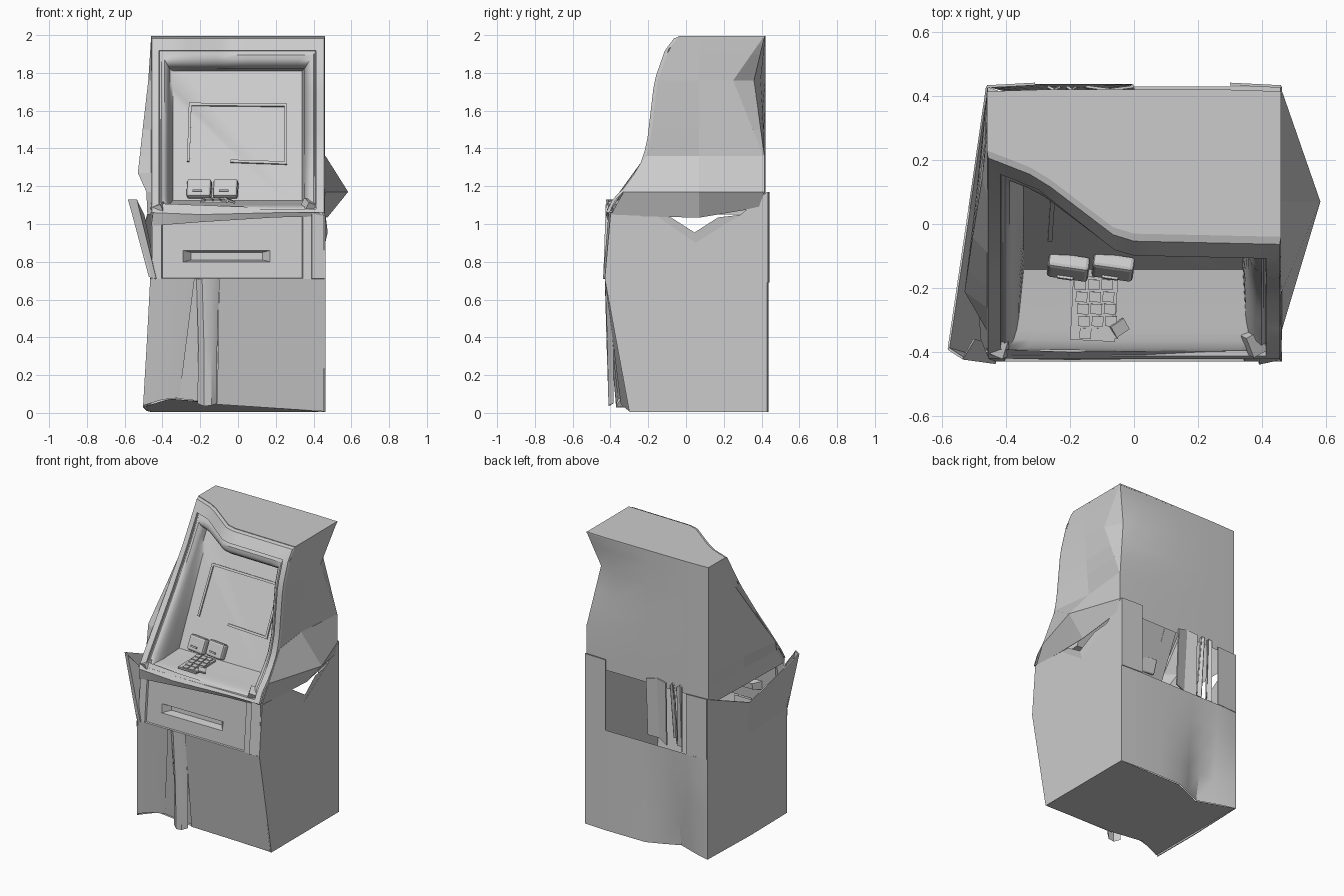
import bpy, bmesh, math
from mathutils import Vector

if "Cube" in bpy.data.objects:
    bpy.data.objects.remove(bpy.data.objects["Cube"])


def make(name, verts, faces, thick=0.0):
    bm = bmesh.new()
    vs = [bm.verts.new(v) for v in verts]
    for f in faces:
        bm.faces.new([vs[i] for i in f])
    bmesh.ops.recalc_face_normals(bm, faces=bm.faces)
    me = bpy.data.meshes.new(name)
    bm.to_mesh(me)
    bm.free()
    ob = bpy.data.objects.new(name, me)
    bpy.context.collection.objects.link(ob)
    if thick:
        m = ob.modifiers.new("thickness", 'SOLIDIFY')
        m.thickness = thick
        m.offset = 0
    return ob


def sheet(name, rows, thick=0.008):
    """Quad sheet through rows of points."""
    n = len(rows[0])
    faces = [(r*n+c, r*n+c+1, (r+1)*n+c+1, (r+1)*n+c)
             for r in range(len(rows)-1) for c in range(n-1)]
    return make(name, [p for r in rows for p in r], faces, thick)


def plate(name, pts, thick=0.008):
    return make(name, pts, [range(len(pts))], thick)


def rings(name, loops):
    """Nested closed loops, the last one capped."""
    n = len(loops[0])
    faces = [(r*n+c, r*n+(c+1) % n, (r+1)*n+(c+1) % n, (r+1)*n+c)
             for r in range(len(loops)-1) for c in range(n)]
    faces.append([(len(loops)-1)*n+c for c in range(n)])
    return make(name, [p for l in loops for p in l], faces)


def box(name, loc, size, rot=(0, 0, 0), bevel=0.0):
    bpy.ops.mesh.primitive_cube_add(size=1, location=loc, rotation=rot)
    ob = bpy.context.object
    ob.name = name
    ob.scale = size
    bpy.ops.object.transform_apply(location=False, rotation=False, scale=True)
    if bevel:
        m = ob.modifiers.new("bevel", 'BEVEL')
        m.width = bevel
        m.segments = 2
    return ob


def curve(tab, z):
    for (a, u), (b, v) in zip(tab, tab[1:]):
        if z <= b:
            return u + (v-u)*max(0, (z-a)/(b-a))
    return tab[-1][1]


RIGHT = [(1.05, -.41), (1.12, -.38), (1.18, -.32), (1.3, -.23), (1.42, -.19),
         (1.76, -.15), (1.93, -.09), (1.99, -.04)]
LEFT = [(1.05, -.41), (1.12, -.37), (1.3, -.24), (1.5, -.09), (1.74, .08), (1.99, .23)]
TOP = [(-.46, 0), (-.3, .23), (-.14, .68), (-.04, .96), (.46, 1)]


def front_y(x, z):
    """Front of the hood; its top left corner is crushed backwards."""
    t = curve(TOP, x)
    return curve(LEFT, z)*(1-t) + curve(RIGHT, z)*t


def panel_y(z):
    return -.14 + .47*(z-1.13)


def rect(x0, x1, z0, z1, y, n=1):
    cs = [(x0, z0), (x1, z0), (x1, z1), (x0, z1)]
    out = []
    for (ax, az), (bx, bz) in zip(cs, cs[1:]+cs[:1]):
        for i in range(n):
            x, z = ax+(bx-ax)*i/n, az+(bz-az)*i/n
            out.append((x, y(x, z), z))
    return out


# hood surround: flat outer trim, step, rolled inner lip, recess walls, display panel
loops = []
for k, dy in [(0, 0), (.04, -.018), (.42, -.015), (.44, .004), (.50, .004), (.56, -.002),
              (.7, .004), (.83, .022), (.93, .05), (1, .09)]:
    loops.append(rect(-.46+.1*k, .46-.11*k, 1.06+.045*k, 1.99-.17*k,
                      lambda x, z: front_y(x, z)+dy, 14))
loops.append(rect(-.345, .34, 1.125, 1.81, lambda x, z: panel_y(z), 14))
rings("hood_front", loops)

# hood right side: upper wall with dented rear corner
right, back = [], []
for z in [1.36, 1.5, 1.6, 1.76, 1.9, 1.95, 1.99]:
    d = curve([(1.36, 0), (1.76, 1), (1.99, 0)], z)
    corner = (.46-.07*d, .415-.055*d, z)
    fy = front_y(.46, z)
    right.append([(.46, fy, z), (curve([(1.36, .425), (1.76, .455), (1.99, .46)], z), .07, z),
                  (.46-.01*d, .41-.16*d, z), corner])
    back.append([corner, (.3-.02*d, .42-.025*d, z), (0, .42, z), (-.3, .42, z), (-.46, .415, z)])
back.insert(0, [(x, y, 1.09) for x, y, z in back[0]])
sheet("hood_right_side", right, 0)
sheet("hood_back", back, 0)

# bulged skirt below it, peaking at mid depth
sheet("hood_right_skirt", [
    [(.46, front_y(.46, 1.36), 1.36), (.425, .07, 1.36), (.46, .415, 1.36)],
    [(.46, front_y(.46, 1.17), 1.17), (.58, .07, 1.17), (.46, .415, 1.17)],
    [(.455, -.40, 1.045), (.47, .07, 1.035), (.455, .40, 1.09)]], .006)

# hood left side, bulged near the shelf
BULGE_L = [(1.05, -.48), (1.17, -.485), (1.27, -.53), (1.5, -.505), (1.76, -.475), (1.99, -.46)]
left = []
for z in [1.05, 1.17, 1.27, 1.36, 1.5, 1.76, 1.99]:
    fy, bx = front_y(-.46, z), curve(BULGE_L, z)
    left.append([(-.46, fy, z), (bx, fy+.05, z), (-.46+.5*(bx+.46), .5*(fy+.42), z), (-.46, .415, z)])
sheet("hood_left_side", left, 0)

# roof follows the crushed front edge
edge = [-.46+.92*i/14 for i in range(15)]
plate("hood_roof", [(x, front_y(x, 1.99), 1.99) for x in edge]
      + [(.46, .415, 1.99), (.3, .42, 1.99), (-.3, .42, 1.99), (-.46, .415, 1.99)])

# display bezel
for i, (a, b) in enumerate([((-.27, 1.33), (-.26, 1.64)), ((-.26, 1.64), (.25, 1.635)),
                            ((.26, 1.635), (.26, 1.315)), ((.26, 1.315), (-.04, 1.325))]):
    u = Vector((b[0]-a[0], 0, b[1]-a[1])).normalized()*.014
    pts = [(a[0], a[1]), (b[0], b[1]), (b[0]+u.z, b[1]-u.x), (a[0]+u.z, a[1]-u.x)]
    plate(f"display_bezel_{i}", [(x, panel_y(z)-.004, z) for x, z in pts], .012)

# reader and receipt modules under the display
for i, x in enumerate((-.205, -.065)):
    box(f"reader_module_{i}", (x, -.135, 1.185), (.13, .05, .10), (-.4, 0, -.14), .012)
    box(f"reader_slot_{i}", (x-.01, -.163, 1.175), (.05, .02, .01), (-.4, 0, -.14))

# keypad on the shelf
box("keypad_plate", (-.125, -.265, 1.122), (.14, .20, .012), (.06, 0, -.05))
for r in range(5):
    for c in range(3):
        box(f"key_{r}_{c}", (-.168+.042*c+.004*r, -.19-.038*r, 1.134-.003*r),
            (.036, .032, .012), (.06, 0, -.05))
box("loose_chip", (-.045, -.325, 1.125), (.05, .04, .012), (.3, .3, .6))

# bent shelf lip and crumpled corners
sheet("shelf_lip", [[(-.46, -.39, 1.11), (-.2, -.40, 1.10), (.2, -.395, 1.085), (.44, -.39, 1.09)],
                    [(-.45, -.42, 1.06), (-.2, -.425, 1.05), (.2, -.42, 1.06), (.43, -.41, 1.06)],
                    [(-.46, -.41, .99), (-.2, -.41, 1.01), (.2, -.405, 1.035), (.45, -.40, 1.04)]], 0)
box("crumple_right", (.38, -.37, 1.10), (.06, .07, .04), (.4, .3, .5))
box("crumple_left", (-.42, -.38, 1.08), (.06, .06, .05), (.3, -.3, -.4))


# drawer front with its recessed slot
def drawer_y(o):
    return lambda x, z: -.43 + .09*(z-.71) + o


rings("drawer_front", [rect(-.455, .42, .71, 1.05, drawer_y(0)),
                       rect(-.405, .345, .712, 1.045, drawer_y(0)),
                       rect(-.40, .34, .714, 1.04, drawer_y(.012)),
                       rect(-.29, .17, .80, .86, drawer_y(.012)),
                       rect(-.25, .13, .81, .85, drawer_y(.06))])
sheet("drawer_right_jamb", [[(.39, -.435, .71), (.46, -.42, .71)],
                            [(.39, -.405, 1.06), (.45, -.395, 1.06)]], .01)

# flat lower front panels and the torn hanging strip
sheet("lower_front_right", [[(-.10, -.43, .71), (.46, -.43, .71)],
                            [(-.11, -.345, .045), (.455, -.30, .008)]], 0)
sheet("lower_front_left", [[(-.465, -.43, .71), (-.34, -.43, .71), (-.23, -.425, .71)],
                           [(-.50, -.37, .04), (-.40, -.36, .07), (-.31, -.345, .08)]], 0)
plate("lower_front_backing", [(-.33, -.41, .71), (-.08, -.41, .71), (-.08, -.33, .05), (-.36, -.34, .08)], 0)
sheet("torn_strip", [[(-.22, -.41, .71), (-.19, -.43, .71), (-.14, -.43, .71), (-.10, -.42, .71)],
                     [(-.21, -.39, .35), (-.18, -.42, .35), (-.14, -.415, .35), (-.11, -.385, .35)],
                     [(-.215, -.385, .05), (-.18, -.41, .035), (-.14, -.41, .04), (-.11, -.385, .05)]], 0)

# cabinet side walls
plate("cabinet_right_wall", [(.46, y, z) for y, z in
      [(-.30, .005), (-.43, .71), (-.40, 1.05), (-.15, 1.04), (.05, .90),
       (.29, 1.05), (.43, 1.17), (.43, .005)]], .006)
sheet("right_bent_edge", [[(.462, -.15, 1.04), (.462, .05, .90), (.462, .30, 1.05)],
                          [(.465, -.08, 1.035), (.475, .045, .955), (.465, .17, 1.035)]], 0)
sheet("cabinet_left_wall", [
    [(-.50, -.37, .03), (-.48, 0, .01), (-.46, .43, .005)],
    [(-.46, -.43, .71), (-.46, 0, .70), (-.46, .43, .75)],
    [(-.58, -.39, 1.13), (-.515, .05, .95), (-.46, .43, 1.10)]], .006)
sheet("left_flap_return", [[(-.58, -.39, 1.13), (-.535, -.42, 1.13), (-.50, -.36, 1.05)],
                           [(-.47, -.42, .72), (-.435, -.435, .71), (-.43, -.38, .71)]])

# cabinet back: dented low down, open above between two tabs
DENT_B = [(-.46, 0), (-.38, .03), (-.21, .09), (-.10, .04), (0, 0), (.46, 0)]
back_x = [.46, .30, .15, 0, -.1, -.21, -.31, -.38, -.46]
sheet("cabinet_back_wall", [[(x, .43+.008*(abs(x) < .4)-curve(DENT_B, x)*(1-i/4)**1.3, .005+.171*i)
                             for x in back_x] for i in range(5)], 0)
for n, a, b, z in (("right", .46, .30, 1.17), ("left", -.46, -.31, 1.10)):
    plate(f"back_tab_{n}", [(a, .43, .69), (b, .438, .69), (b, .438, z), (a, .43, z)])
plate("cabinet_floor", [(-.49, -.37, .035), (-.36, -.345, .075), (-.10, -.34, .045), (.455, -.30, .006)]
      + [(x, .43-curve(DENT_B, x), .006) for x in back_x], 0)

# torn strips hanging in the rear opening
for i, (x0, x1, y, z0) in enumerate([(-.15, .0, .42, .70), (-.21, -.18, .40, .72), (-.27, -.23, .43, .69)]):
    sheet(f"rear_strip_{i}", [[(x0, .43, 1.13), ((x0+x1)/2, .42, 1.14), (x1, .43, 1.12)],
                              [(x0, y, z0), ((x0+x1)/2, y-.03, z0+.02), (x1, y-.01, z0+.03)]])

# smooth curved sheets, keep creases
bpy.ops.object.select_all(action='DESELECT')
for ob in bpy.context.scene.objects:
    if ob.name.startswith(("hood_front", "hood_back", "torn", "lower_front_left", "shelf", "cabinet_back")):
        ob.select_set(True)
        bpy.context.view_layer.objects.active = ob
bpy.ops.object.shade_smooth_by_angle(angle=math.radians(35))
